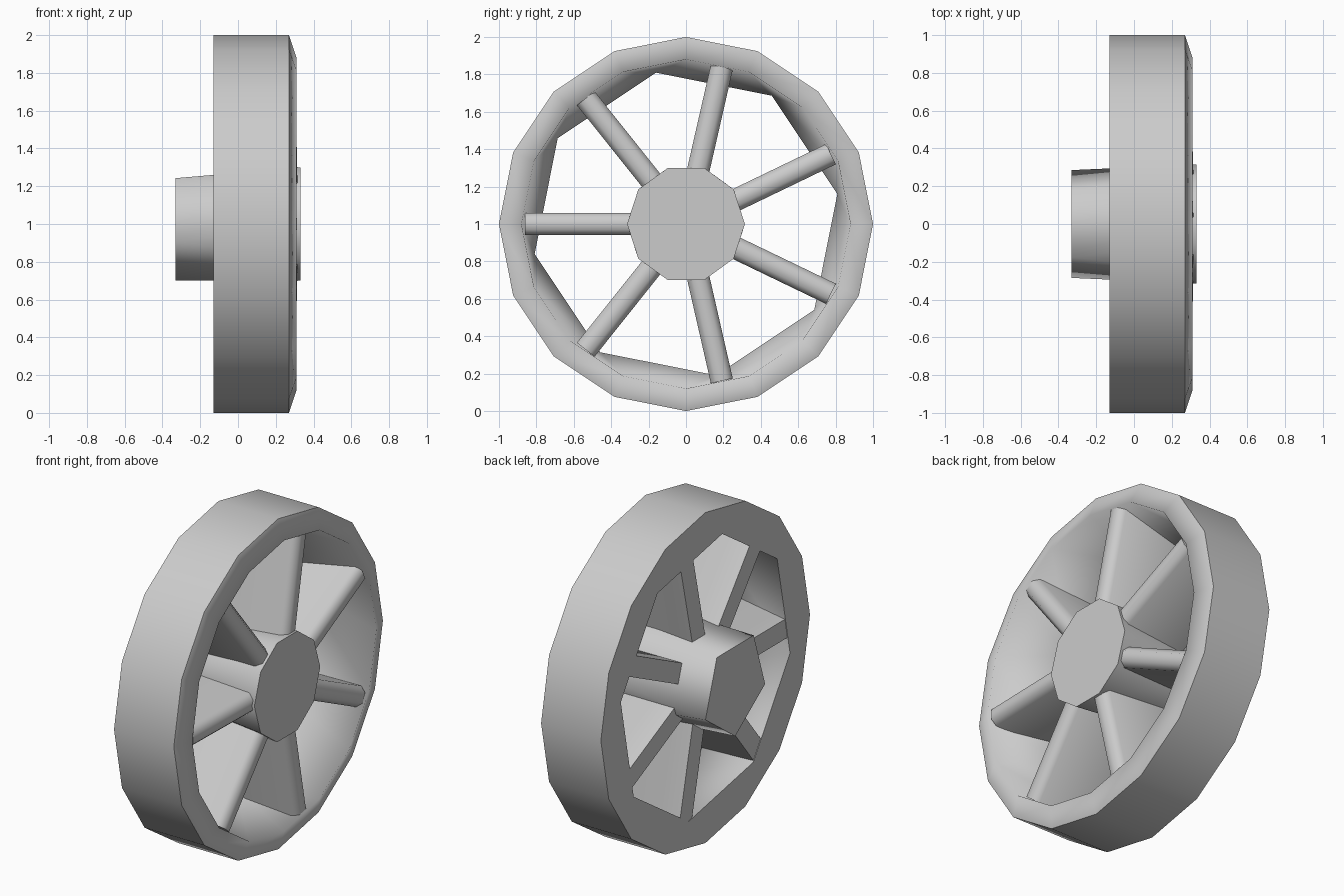
import bpy, bmesh
from math import cos, sin, radians, pi
from mathutils import Matrix

cube = bpy.data.objects.get("Cube")
if cube:
    bpy.data.objects.remove(cube, do_unlink=True)

grey = bpy.data.materials.new("plain_grey")
grey.use_nodes = True
grey.diffuse_color = (0.6, 0.6, 0.6, 1)
grey.node_tree.nodes["Principled BSDF"].inputs["Base Color"].default_value = (0.6, 0.6, 0.6, 1)

AXLE = 1.0  # height of the wheel centre


def ring(bm, sides, radius, x, turn=0.0):
    """Loop of vertices around the axle."""
    angles = [radians(turn) + 2 * pi * i / sides for i in range(sides)]
    return [bm.verts.new((x, radius * cos(a), radius * sin(a))) for a in angles]


def bridge(bm, a, b):
    for i in range(len(a)):
        j = (i + 1) % len(a)
        bm.faces.new((a[i], a[j], b[j], b[i]))


def taper(bm, wide, narrow):
    """Join a loop to one with half as many sides: triangle, quad, triangle..."""
    n = len(narrow)
    for i in range(n):
        a, b, c = (wide[(2 * i + k) % len(wide)] for k in range(3))
        bm.faces.new((a, b, narrow[i]))
        bm.faces.new((b, c, narrow[(i + 1) % n], narrow[i]))


def finish(bm, name, smooth_limit, soft=()):
    """Shade smooth, marking edges sharper than the limit, then add the object."""
    bmesh.ops.recalc_face_normals(bm, faces=bm.faces)
    for f in bm.faces:
        f.smooth = True
    soft = set(soft)
    for e in bm.edges:
        ridge = e.verts[0] in soft and e.verts[1] in soft
        e.smooth = ridge or e.calc_face_angle(0) < radians(smooth_limit)
    mesh = bpy.data.meshes.new(name)
    bm.to_mesh(mesh)
    bm.free()
    mesh.materials.append(grey)
    obj = bpy.data.objects.new(name, mesh)
    obj.location.z = AXLE
    bpy.context.collection.objects.link(obj)


# Rim: sixteen-sided tread and bevelled lip, with an eight-sided back opening
bm = bmesh.new()
tread_back = ring(bm, 16, 1.0, -0.13)
tread_front = ring(bm, 16, 1.0, 0.27)
lip = ring(bm, 16, 0.88, 0.31)
opening = ring(bm, 8, 0.825, -0.13, 11.25)
bridge(bm, tread_back, tread_front)
bridge(bm, tread_front, lip)
taper(bm, lip, opening)
taper(bm, tread_back, opening)
finish(bm, "rim", 40, lip)

# Hub: ten-sided front face tapering to a five-sided back end
bm = bmesh.new()
hub_front = ring(bm, 10, 0.315, 0.33, -36)
hub_back = ring(bm, 5, 0.3, -0.33, -18)
taper(bm, hub_front, hub_back)
bm.faces.new(hub_front)
bm.faces.new(hub_back)
finish(bm, "hub", 50)

# Spokes: deep radial plates with a rounded front edge, as (width, depth) sections
section = [(-0.06, -0.126), (0.06, -0.126), (0.06, 0.265),
           (0.03, 0.3), (-0.03, 0.3), (-0.06, 0.265)]
for i in range(7):
    bm = bmesh.new()
    root = [bm.verts.new((x + (0.015 if x > 0 else 0), 0.25, w)) for w, x in section]
    tip = [bm.verts.new((x, 0.86, w)) for w, x in section]
    bridge(bm, root, tip)
    bm.faces.new(root)
    bm.faces.new(tip)
    spin = Matrix.Rotation(pi + 2 * pi * i / 7, 4, "X")
    bmesh.ops.transform(bm, matrix=spin, verts=bm.verts)
    finish(bm, f"spoke_{i + 1}", 65)
